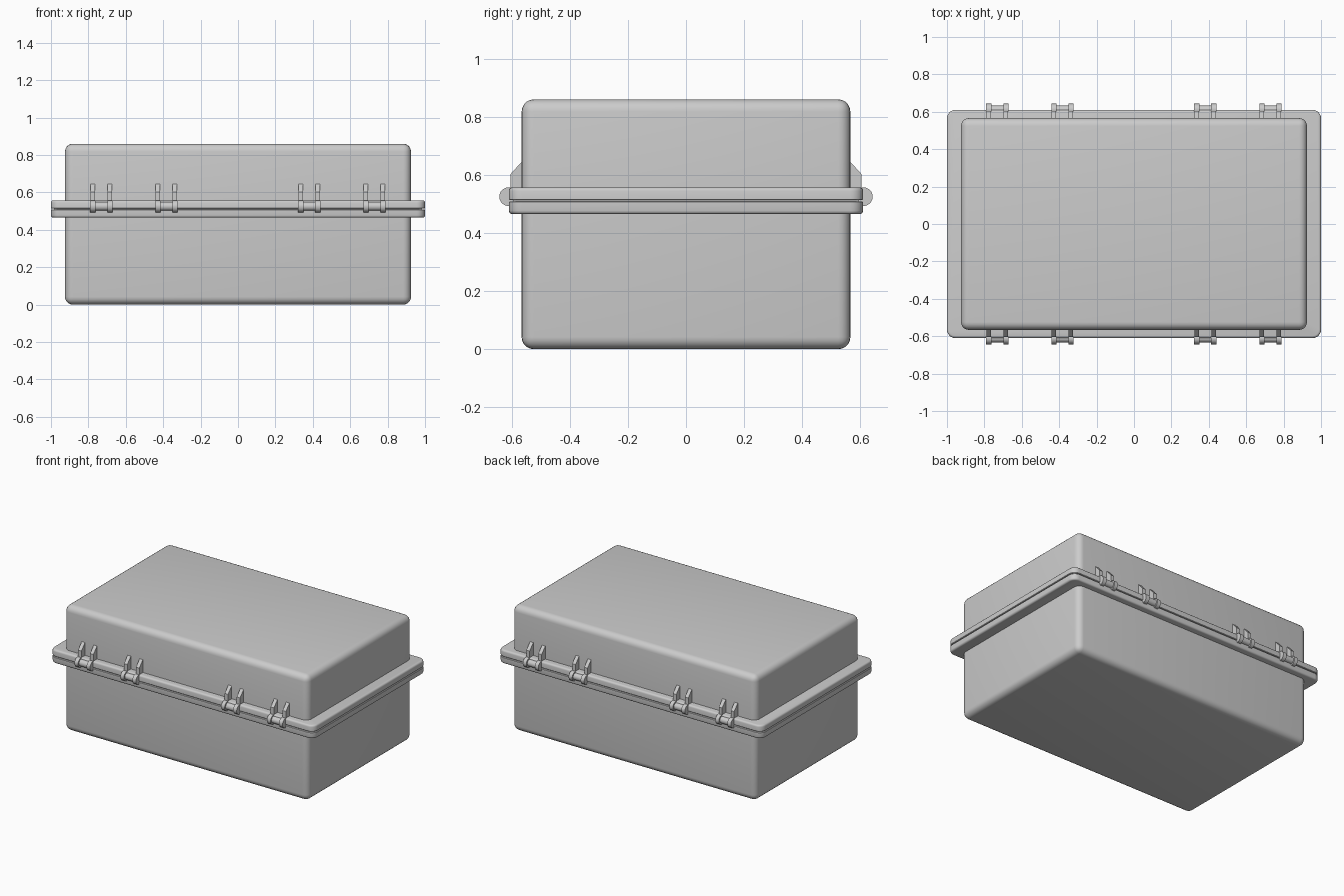
import bpy, bmesh, math
from mathutils import Matrix, Vector

if "Cube" in bpy.data.objects:
    bpy.data.objects.remove(bpy.data.objects["Cube"])


def finish(bm, name, angle=40):
    bmesh.ops.recalc_face_normals(bm, faces=bm.faces)
    mesh = bpy.data.meshes.new(name)
    bm.to_mesh(mesh)
    bm.free()
    ob = bpy.data.objects.new(name, mesh)
    bpy.context.collection.objects.link(ob)
    bpy.ops.object.select_all(action='DESELECT')
    ob.select_set(True)
    bpy.context.view_layer.objects.active = ob
    bpy.ops.object.shade_smooth_by_angle(angle=math.radians(angle))
    return ob


def box(bm, size, centre):
    m = Matrix.Translation(centre) @ Matrix.Diagonal((*size, 1))
    return bmesh.ops.create_cube(bm, size=1, matrix=m)['verts']


def bevel(bm, edges, width, segments):
    bmesh.ops.bevel(bm, geom=edges, offset=width, offset_type='OFFSET',
                    segments=segments, profile=0.5, affect='EDGES')


def shell(name, z_open, z_end):
    # Half of the case: rounded everywhere except at the opening
    bm = bmesh.new()
    box(bm, (1.85, 1.132, abs(z_end - z_open)), (0, 0, (z_open + z_end) / 2))
    edges = [e for e in bm.edges
             if not all(abs(v.co.z - z_open) < 1e-4 for v in e.verts)]
    bevel(bm, edges, 0.042, 5)
    return finish(bm, name)


def flange(name, z0, z1, outer, seam):
    # Rim plate with rounded corners, a soft outer edge and a fine seam edge
    bm = bmesh.new()
    box(bm, (2.0, 1.22, z1 - z0), (0, 0, (z0 + z1) / 2))
    bevel(bm, [e for e in bm.edges
               if abs(e.verts[0].co.z - e.verts[1].co.z) > 1e-4], 0.045, 6)
    for z, w, s in ((outer, 0.012, 3), (seam, 0.003, 1)):
        bevel(bm, [e for e in bm.edges
                   if all(abs(v.co.z - z) < 1e-5 for v in e.verts)], w, s)
    return finish(bm, name)


def cylinder_x(bm, x, y, z, radius, length):
    m = Matrix.Translation((x, y, z)) @ Matrix.Rotation(math.pi / 2, 4, 'Y')
    bmesh.ops.create_cone(bm, cap_ends=True, segments=24, radius1=radius,
                          radius2=radius, depth=length, matrix=m)


def hinge(name, x, side):
    bm = bmesh.new()
    # Pair of ribs, each carrying a round knuckle
    profile = [(0.55, 0.53), (0.605, 0.53), (0.605, 0.602), (0.566, 0.645), (0.55, 0.645)]
    for s in (-1, 1):
        cx = x + s * 0.0455
        face = bm.faces.new([bm.verts.new((cx - 0.0125, side * y, z)) for y, z in profile])
        ext = bmesh.ops.extrude_face_region(bm, geom=[face])['geom']
        bmesh.ops.translate(bm, vec=Vector((0.025, 0, 0)),
                            verts=[v for v in ext if isinstance(v, bmesh.types.BMVert)])
        cylinder_x(bm, cx, side * 0.611, 0.525, 0.032, 0.027)
    # Pin between the knuckles
    cylinder_x(bm, x, side * 0.61, 0.525, 0.023, 0.09)
    return finish(bm, name)


# Case halves
shell("base_shell", 0.51, 0.0)
shell("lid_shell", 0.51, 0.86)

# Mating rims
flange("base_flange", 0.465, 0.509, 0.465, 0.509)
flange("lid_flange", 0.513, 0.557, 0.557, 0.513)

# Gasket filling the seam
gasket = bmesh.new()
box(gasket, (1.97, 1.19, 0.008), (0, 0, 0.511))
finish(gasket, "gasket")

# Four hinges on each long side
for label, side in (("front", -1), ("back", 1)):
    for i, x in enumerate((-0.731, -0.383, 0.381, 0.729)):
        hinge(f"{label}_hinge_{i + 1}", x, side)
